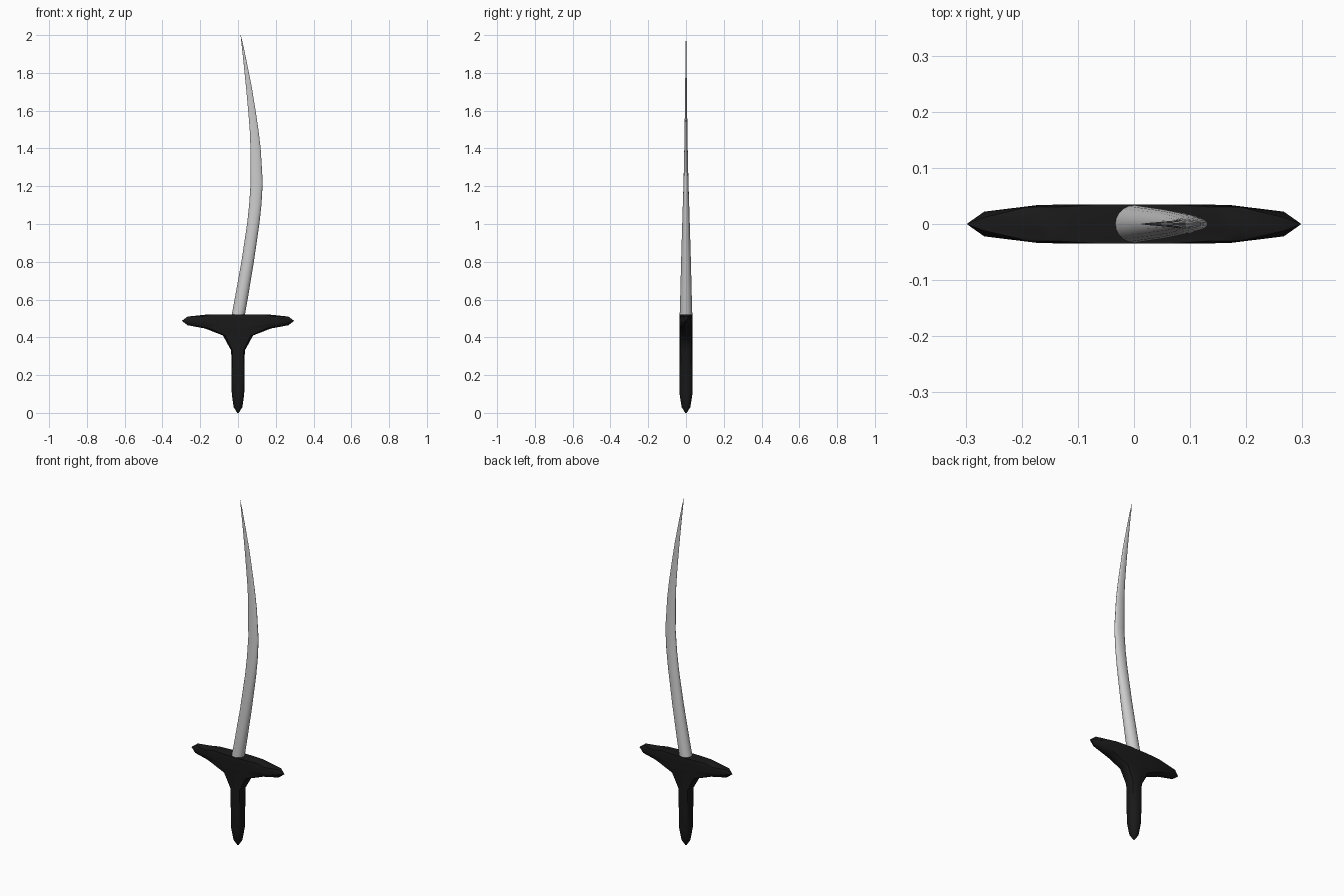
import bpy, bmesh, math


def loft(name, rings, color=None, angle=40):
    """Skin a stack of equal-sized point rings and cap both ends."""
    bm = bmesh.new()
    loops = [[bm.verts.new(p) for p in ring] for ring in rings]
    n = len(loops[0])
    for a, b in zip(loops, loops[1:]):
        for i in range(n):
            j = (i + 1) % n
            bm.faces.new((a[i], a[j], b[j], b[i]))
    bm.faces.new(loops[0][::-1])
    bm.faces.new(loops[-1])
    bmesh.ops.recalc_face_normals(bm, faces=bm.faces)
    mesh = bpy.data.meshes.new(name)
    bm.to_mesh(mesh)
    bm.free()
    ob = bpy.data.objects.new(name, mesh)
    bpy.context.collection.objects.link(ob)
    if color:
        mat = bpy.data.materials.new(name + "_black")
        mat.diffuse_color = color
        mesh.materials.append(mat)
    bpy.ops.object.select_all(action='DESELECT')
    ob.select_set(True)
    bpy.context.view_layer.objects.active = ob
    bpy.ops.object.shade_smooth_by_angle(angle=math.radians(angle))
    return ob


# Curved blade: z, left edge, right edge, half thickness
blade = [
    (0.50, -0.037, 0.033, 0.034), (0.60, -0.018, 0.051, 0.031),
    (0.80, 0.018, 0.084, 0.026), (1.00, 0.048, 0.113, 0.020),
    (1.10, 0.059, 0.124, 0.017), (1.22, 0.067, 0.131, 0.013),
    (1.40, 0.066, 0.120, 0.009), (1.50, 0.062, 0.108, 0.0075),
    (1.60, 0.054, 0.093, 0.006), (1.73, 0.042, 0.072, 0.0045),
    (1.85, 0.030, 0.048, 0.003), (1.95, 0.019, 0.027, 0.0018),
    (2.00, 0.0135, 0.0145, 0.0005),
]
SIDES = 20
loft("blade", [
    [((l + r) / 2 + (r - l) / 2 * math.cos(2 * math.pi * i / SIDES),
      t * math.sin(2 * math.pi * i / SIDES), z) for i in range(SIDES)]
    for z, l, r, t in blade])

# Handle flaring into the crossguard: z and one quadrant of each section
hilt = [
    (0.00, (0.004, 0.001), (0.003, 0.003), (0.001, 0.004)),
    (0.03, (0.023, 0.007), (0.017, 0.017), (0.007, 0.023)),
    (0.10, (0.033, 0.011), (0.026, 0.026), (0.011, 0.034)),
    (0.33, (0.036, 0.012), (0.029, 0.028), (0.012, 0.035)),
    (0.41, (0.080, 0.015), (0.068, 0.030), (0.030, 0.035)),
    (0.447, (0.175, 0.016), (0.150, 0.030), (0.060, 0.035)),
    (0.464, (0.267, 0.010), (0.200, 0.028), (0.080, 0.035)),
    (0.487, (0.297, 0.001), (0.267, 0.022), (0.170, 0.034)),
    (0.510, (0.267, 0.012), (0.190, 0.030), (0.090, 0.035)),
    (0.520, (0.170, 0.016), (0.140, 0.030), (0.060, 0.035)),
]


def mirrored(z, quad):
    right = list(quad) + [(-x, y) for x, y in reversed(quad)]
    return [(x, y, z) for x, y in right + [(-x, -y) for x, y in right]]


loft("hilt", [mirrored(z, q) for z, *q in hilt], (0.01, 0.01, 0.01, 1))
